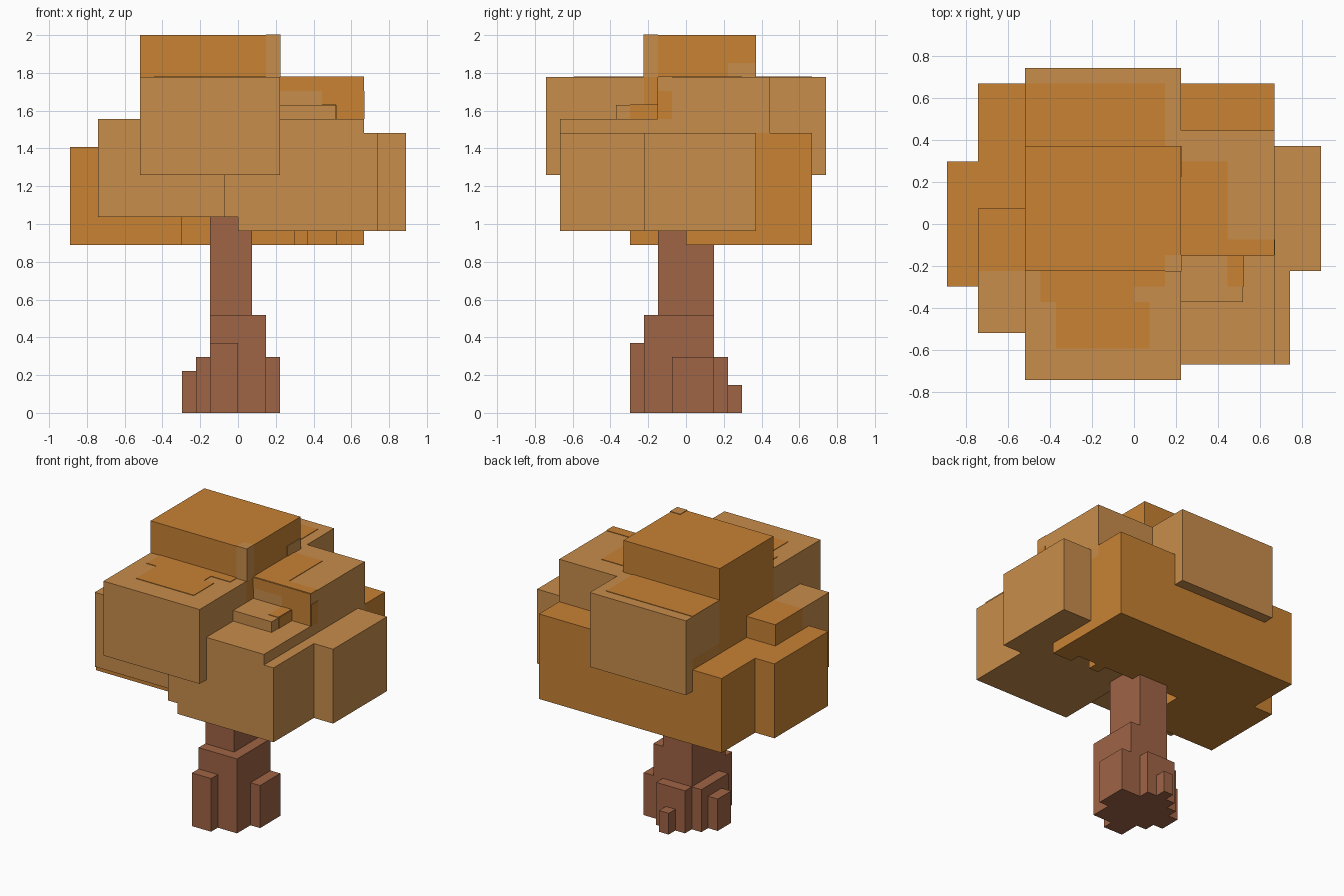
import bpy, bmesh
from mathutils import Vector

if "Cube" in bpy.data.objects:
    bpy.data.objects.remove(bpy.data.objects["Cube"])

U = 2 / 27   # one voxel; all part sizes below are in voxels
T = 0.05     # thickness of painted plates, in voxels


def material(name, rgb):
    m = bpy.data.materials.new(name)
    m.diffuse_color = (*rgb, 1)
    m.use_nodes = True
    m.node_tree.nodes["Principled BSDF"].inputs["Base Color"].default_value = m.diffuse_color
    return m


ORANGE = material("deep_orange_leaves", (0.578, 0.223, 0.034))
LIGHT = material("light_tan_leaves", (0.578, 0.266, 0.070))
BARK = material("brown_bark", (0.347, 0.127, 0.060))


def block(name, mat, *boxes):
    """One object made of boxes given as (x0, x1, y0, y1, z0, z1)."""
    bm = bmesh.new()
    for x0, x1, y0, y1, z0, z1 in boxes:
        size = Vector((x1 - x0, y1 - y0, z1 - z0))
        mid = Vector((x0 + x1, y0 + y1, z0 + z1)) / 2
        for v in bmesh.ops.create_cube(bm, size=1)["verts"]:
            v.co = (v.co * size + mid) * U
    me = bpy.data.meshes.new(name)
    bm.to_mesh(me)
    bm.free()
    me.materials.append(mat)
    ob = bpy.data.objects.new(name, me)
    bpy.context.collection.objects.link(ob)


def top_patch(name, mat, z, *rects):
    block(name, mat, *[(*r, z - T, z + T) for r in rects])


# Trunk and roots
block("trunk", BARK, (-2, 1, -2, 2, 0, 14.5), (-2, 2, -3, 2, 0, 7))
block("front_root", BARK, (-2, 0, -4, -3, 0, 5))
block("right_root", BARK, (2, 3, -1, 2, 0, 4))
block("left_root", BARK, (-3, -2, -2, 2, 0, 4), (-4, -3, -1, 1, 0, 3))
block("back_root", BARK, (-2, 1, 2, 3, 0, 4), (-1, 0, 3, 4, 0, 2))

# Deep orange foliage masses
block("crown_block", ORANGE, (-7, 3, -3, 5, 14, 27))
block("back_foliage", ORANGE, (-10, -7, 1, 9, 12, 19), (-7, 9, 1, 9, 12, 20),
      (7, 9, 0, 1, 12, 14), (4, 5, 0, 1, 12, 14))
block("left_foliage", ORANGE, (-12, -4, -4, 4, 12, 19))
block("left_shoulder", ORANGE, (-10, -7, -3, 1, 14, 21))

# Light foliage masses
block("front_upper_foliage", LIGHT, (-7, 3, -10, -3, 17, 24))
block("back_upper_foliage", LIGHT, (-7, 3, 5, 10, 17, 24))
block("front_left_foliage", LIGHT, (-10, -1, -7, -3, 14, 21))
block("front_right_foliage", LIGHT, (-1, 9, -9, -2, 14, 21), (0, 10, -9, 1, 13, 20))
block("right_foliage", LIGHT, (3, 12, -3, 5, 13, 20))
block("right_upper_foliage", LIGHT, (3, 9, -2, 6, 19, 24))
block("small_leaf_clump", LIGHT, (3, 7, -5, -2, 21, 22))

# Painted patches on the foliage
top_patch("front_top_patch", ORANGE, 24, (-5, 1, -8, -5), (-6, 0, -5, -3), (0, 2, -4, -3))
top_patch("back_top_patch", ORANGE, 24, (-7, 2, 5, 9))
top_patch("right_top_patch", ORANGE, 24, (3, 6, -1, 4), (3, 9, -2, -1))
top_patch("clump_top_patch", ORANGE, 22, (6, 7, -4, -2))
block("clump_side_patch", ORANGE, (7 - T, 7 + T, -4, -2, 21, 22))
block("right_front_patch", ORANGE, (3, 9, -2 - T, -2 + T, 21, 22),
      (6, 9, -2 - T, -2 + T, 22, 23), (3, 9, -2 - T, -2 + T, 23, 24))
block("right_side_patch", ORANGE, (9 - T, 9 + T, -2, -1, 21, 23))
block("crown_corner_patch", LIGHT, (2, 3 + T, -3 - T, -2, 24, 27 + T),
      (3 - T, 3 + T, 3, 5, 24, 25))
